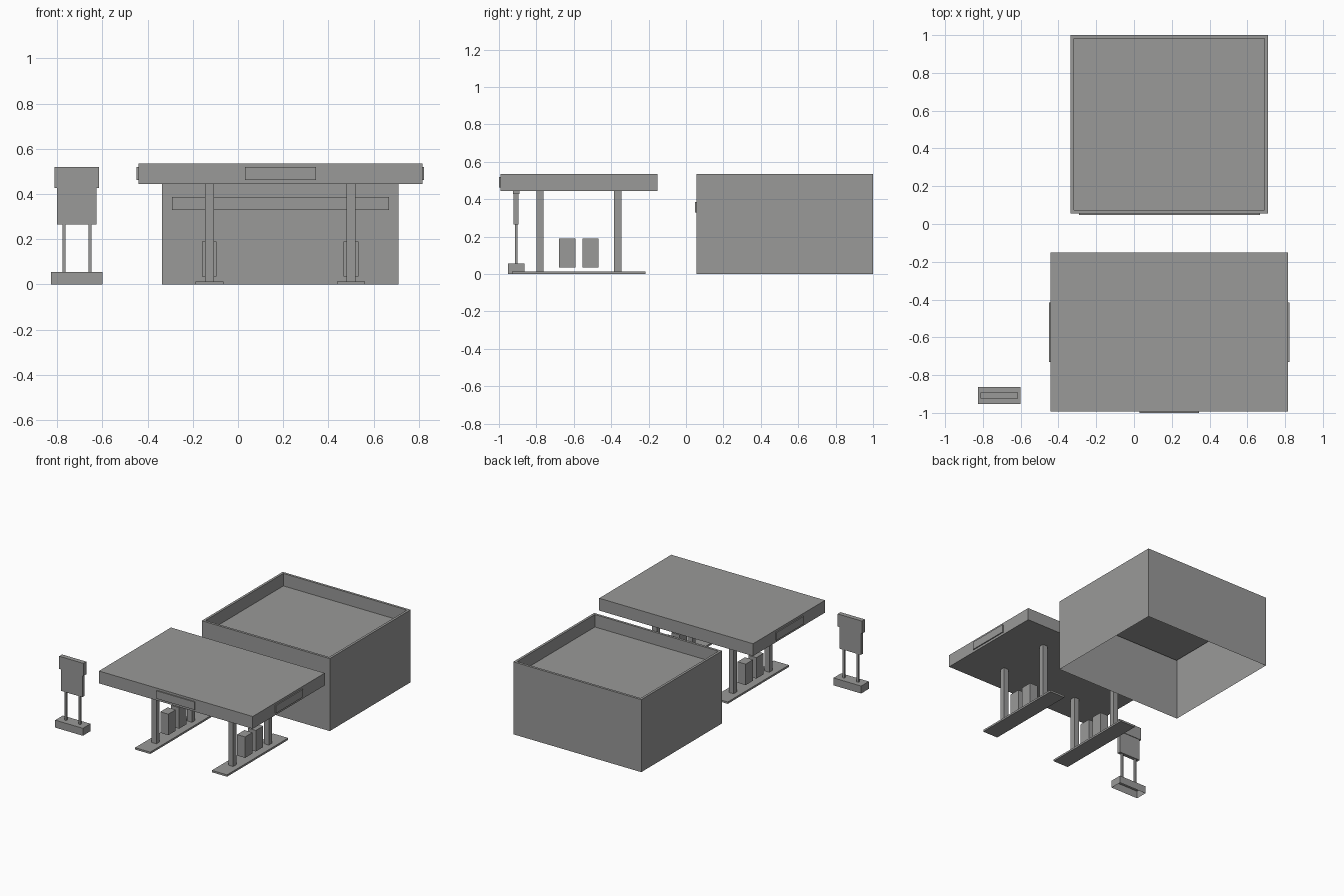
import bpy
import bmesh

cube = bpy.data.objects.get("Cube")
if cube:
    bpy.data.objects.remove(cube, do_unlink=True)

grey = bpy.data.materials.new("plain_grey")
grey.use_nodes = True
colour = (0.32, 0.32, 0.315, 1)
grey.diffuse_color = colour
grey.node_tree.nodes["Principled BSDF"].inputs["Base Color"].default_value = colour


def box(name, x, y, z, open_bottom=False, parapet=None):
    """Box from (min, max) ranges; parapet = (rim width, depth of sunken top)."""
    bm = bmesh.new()
    bmesh.ops.create_cube(bm, size=1)
    for v in bm.verts:
        v.co = [r[0] if c < 0 else r[1] for c, r in zip(v.co, (x, y, z))]
    bm.normal_update()
    if open_bottom:
        base = [f for f in bm.faces if f.normal.z < -0.5]
        bmesh.ops.delete(bm, geom=base, context='FACES_ONLY')
    if parapet:
        top = [f for f in bm.faces if f.normal.z > 0.5]
        for _ in range(2):
            # First the rim, then a zero-width ring that becomes the inner wall
            bmesh.ops.inset_region(bm, faces=top, thickness=parapet[0] if _ == 0 else 0,
                                   use_even_offset=True)
        for v in top[0].verts:
            v.co.z -= parapet[1]
    mesh = bpy.data.meshes.new(name)
    bm.to_mesh(mesh)
    bm.free()
    mesh.materials.append(grey)
    obj = bpy.data.objects.new(name, mesh)
    bpy.context.collection.objects.link(obj)
    return obj


# Shop building with a sunken roof and a fascia board
box("shop_building", (-0.335, 0.71), (0.056, 1.0), (0, 0.535),
    open_bottom=True, parapet=(0.018, 0.092))
box("shop_fascia", (-0.292, 0.667), (0.047, 0.056), (0.33, 0.386))

# Forecourt canopy with plates on the front and both ends
box("canopy", (-0.441, 0.815), (-0.992, -0.152), (0.445, 0.536))
plate_z = (0.462, 0.52)
box("canopy_front_plate", (0.03, 0.345), (-1.0, -0.992), plate_z)
box("canopy_right_plate", (-0.449, -0.441), (-0.73, -0.415), plate_z)
box("canopy_left_plate", (0.815, 0.823), (-0.73, -0.415), plate_z)

# Two pump islands, each with two columns and two pumps
for side, cx in (("right", -0.127), ("left", 0.5)):
    box(side + "_island", (cx - 0.062, cx + 0.062), (-0.93, -0.217), (0, 0.014))
    for place, col_y, pump_y in (("front", -0.78, -0.635), ("back", -0.365, -0.51)):
        box(f"{side}_{place}_column", (cx - 0.02, cx + 0.02),
            (col_y - 0.019, col_y + 0.019), (0.014, 0.445))
        box(f"{side}_{place}_pump", (cx - 0.033, cx + 0.033),
            (pump_y - 0.043, pump_y + 0.043), (0.035, 0.19))

# Roadside price board on two posts
box("board_base", (-0.826, -0.6), (-0.952, -0.863), (0, 0.055), open_bottom=True)
for side, px in (("right", -0.77), ("left", -0.655)):
    box(f"board_{side}_post", (px - 0.007, px + 0.007), (-0.915, -0.901), (0.055, 0.268))
box("board_lower_panel", (-0.801, -0.626), (-0.921, -0.895), (0.266, 0.427))
box("board_header", (-0.812, -0.614), (-0.925, -0.891), (0.427, 0.52))
